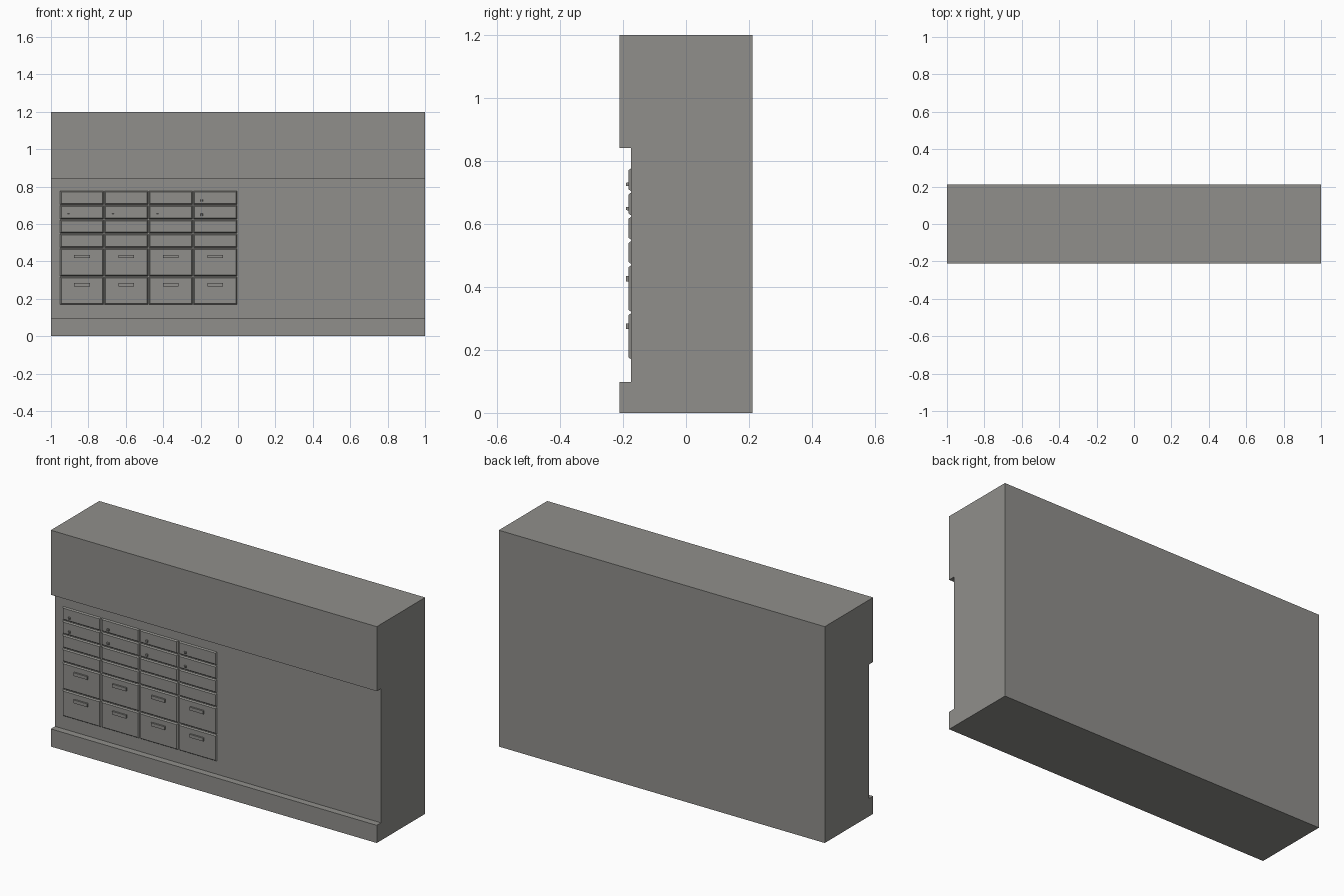
import bpy, bmesh

if "Cube" in bpy.data.objects:
    bpy.data.objects.remove(bpy.data.objects["Cube"])

grey = bpy.data.materials.new("warm_grey")
grey.diffuse_color = (0.28, 0.275, 0.26, 1)
grey.use_nodes = True
grey.node_tree.nodes["Principled BSDF"].inputs["Base Color"].default_value = grey.diffuse_color


def make_object(name, bm):
    bmesh.ops.recalc_face_normals(bm, faces=bm.faces[:])
    mesh = bpy.data.meshes.new(name)
    bm.to_mesh(mesh)
    bm.free()
    mesh.materials.append(grey)
    obj = bpy.data.objects.new(name, mesh)
    bpy.context.collection.objects.link(obj)
    return obj


def raised_block(name, x0, x1, z0, z1, back, front, inset=0.0):
    """Block on the front wall whose front face is inset into a bevelled panel."""
    bm = bmesh.new()
    rings = []
    for y, d in ((back, 0), (front, inset)):
        rings.append([bm.verts.new((x, y, z)) for x, z in (
            (x0 + d, z0 + d), (x1 - d, z0 + d), (x1 - d, z1 - d), (x0 + d, z1 - d))])
    for ring in rings:
        bm.faces.new(ring)
    for i in range(4):
        j = (i + 1) % 4
        bm.faces.new((rings[0][i], rings[0][j], rings[1][j], rings[1][i]))
    return make_object(name, bm)


# Counter body: C-shaped side profile extruded along x
WALL = -0.175
profile = [(-0.212, 0), (0.212, 0), (0.212, 1.2), (-0.212, 1.2),
           (-0.212, 0.842), (WALL, 0.842), (WALL, 0.098), (-0.212, 0.098)]
bm = bmesh.new()
side = bm.faces.new([bm.verts.new((-1, y, z)) for y, z in profile])
ext = bmesh.ops.extrude_face_region(bm, geom=[side], use_keep_orig=True)
bmesh.ops.translate(bm, vec=(2, 0, 0),
                    verts=[v for v in ext["geom"] if isinstance(v, bmesh.types.BMVert)])
make_object("counter_body", bm)

# Drawers: four columns, two tall rows below four shallow rows
row_edges = [0.168, 0.319, 0.471, 0.548, 0.625, 0.702, 0.779]
pitch = 0.2375
for col in range(4):
    left = -0.953 + col * pitch
    for row in range(6):
        z0, z1 = row_edges[row], row_edges[row + 1]
        raised_block("drawer_front", left + 0.001, left + pitch - 0.001,
                     z0 + 0.001, z1 - 0.001, WALL + 0.002, -0.182, 0.007)
        # Bar handles on the tall drawers, small knobs on the top two rows
        if row < 2:
            mid, zc = left + pitch / 2, z0 + 0.107
            raised_block("drawer_handle", mid - 0.042, mid + 0.042,
                         zc - 0.009, zc + 0.009, -0.181, -0.191)
        elif row > 3:
            kx, kz = left + 0.047, z0 + 0.024
            raised_block("drawer_knob", kx - 0.006, kx + 0.006,
                         kz - 0.006, kz + 0.006, -0.181, -0.190, 0.001)
